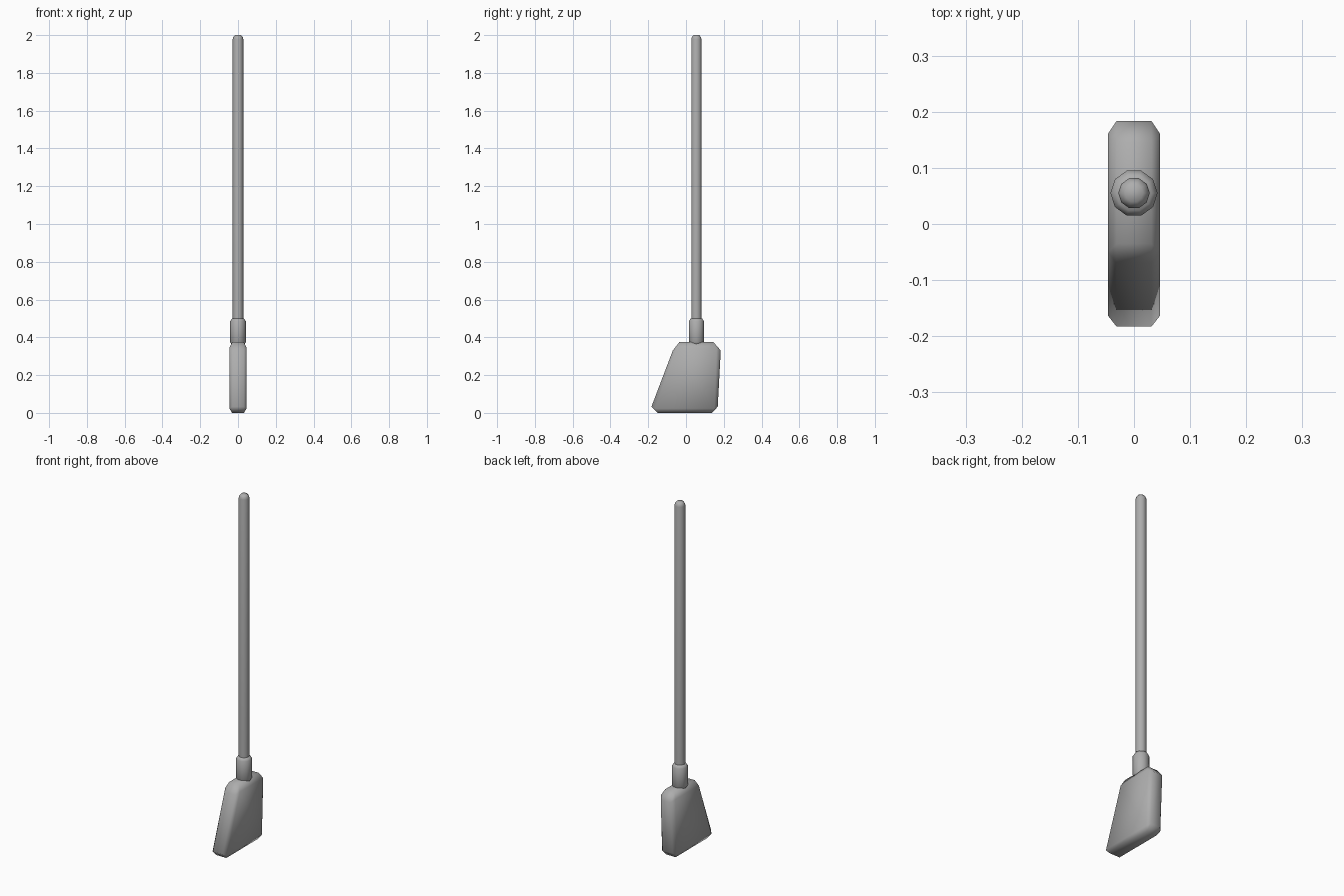
import bpy, bmesh, math

if "Cube" in bpy.data.objects:
    bpy.data.objects.remove(bpy.data.objects["Cube"])

CY = 0.055   # handle axis in y
SIDES = 10

# Mid grey shared by all parts
grey = bpy.data.materials.new("mid_grey")
grey.diffuse_color = (0.42, 0.42, 0.42, 1)
grey.use_nodes = True
grey.node_tree.nodes["Principled BSDF"].inputs["Base Color"].default_value = grey.diffuse_color


def finish(name, bm):
    bmesh.ops.recalc_face_normals(bm, faces=bm.faces[:])
    me = bpy.data.meshes.new(name)
    bm.to_mesh(me)
    bm.free()
    me.materials.append(grey)
    ob = bpy.data.objects.new(name, me)
    bpy.context.collection.objects.link(ob)
    bpy.ops.object.select_all(action='DESELECT')
    ob.select_set(True)
    bpy.context.view_layer.objects.active = ob
    bpy.ops.object.shade_smooth_by_angle(angle=math.radians(65))
    return ob


def turned(name, profile):
    """Ten-sided turned part from (radius, z) points, capped at both ends."""
    bm = bmesh.new()
    rings = []
    for r, z in profile:
        rings.append([bm.verts.new((r * math.cos(a), CY + r * math.sin(a), z))
                      for a in (2 * math.pi * i / SIDES for i in range(SIDES))])
    for lo, hi in zip(rings, rings[1:]):
        for i in range(SIDES):
            j = (i + 1) % SIDES
            bm.faces.new((lo[i], lo[j], hi[j], hi[i]))
    bm.faces.new(rings[0][::-1])
    bm.faces.new(rings[-1])
    return finish(name, bm)


# Handle pole with rounded tip, and the socket collar it sits in
turned("handle", [(0.028, 0.40), (0.028, 1.978), (0.025, 1.990), (0.016, 2.0)])
turned("socket", [(0.03, 0.355), (0.042, 0.375), (0.042, 0.485), (0.032, 0.50)])

# Broom head: slanted block with chamfered edges, three points per corner
# (outer y, outer z, inset y, inset z)
corners = [(-0.183, 0.0, -0.150, 0.033), (0.168, 0.0, 0.138, 0.033),
           (0.184, 0.375, 0.145, 0.33), (-0.070, 0.375, -0.035, 0.33)]
bm = bmesh.new()
for s in (-1, 1):
    for oy, oz, iy, iz in corners:
        bm.verts.new((0.046 * s, iy + 0.42 * (oy - iy), iz + 0.3 * (oz - iz)))
        bm.verts.new((0.031 * s, oy, iz))
        bm.verts.new((0.031 * s, iy, oz))
bmesh.ops.convex_hull(bm, input=bm.verts[:])
bmesh.ops.dissolve_limit(bm, angle_limit=math.radians(1),
                         verts=bm.verts[:], edges=bm.edges[:])
finish("broom_head", bm)
